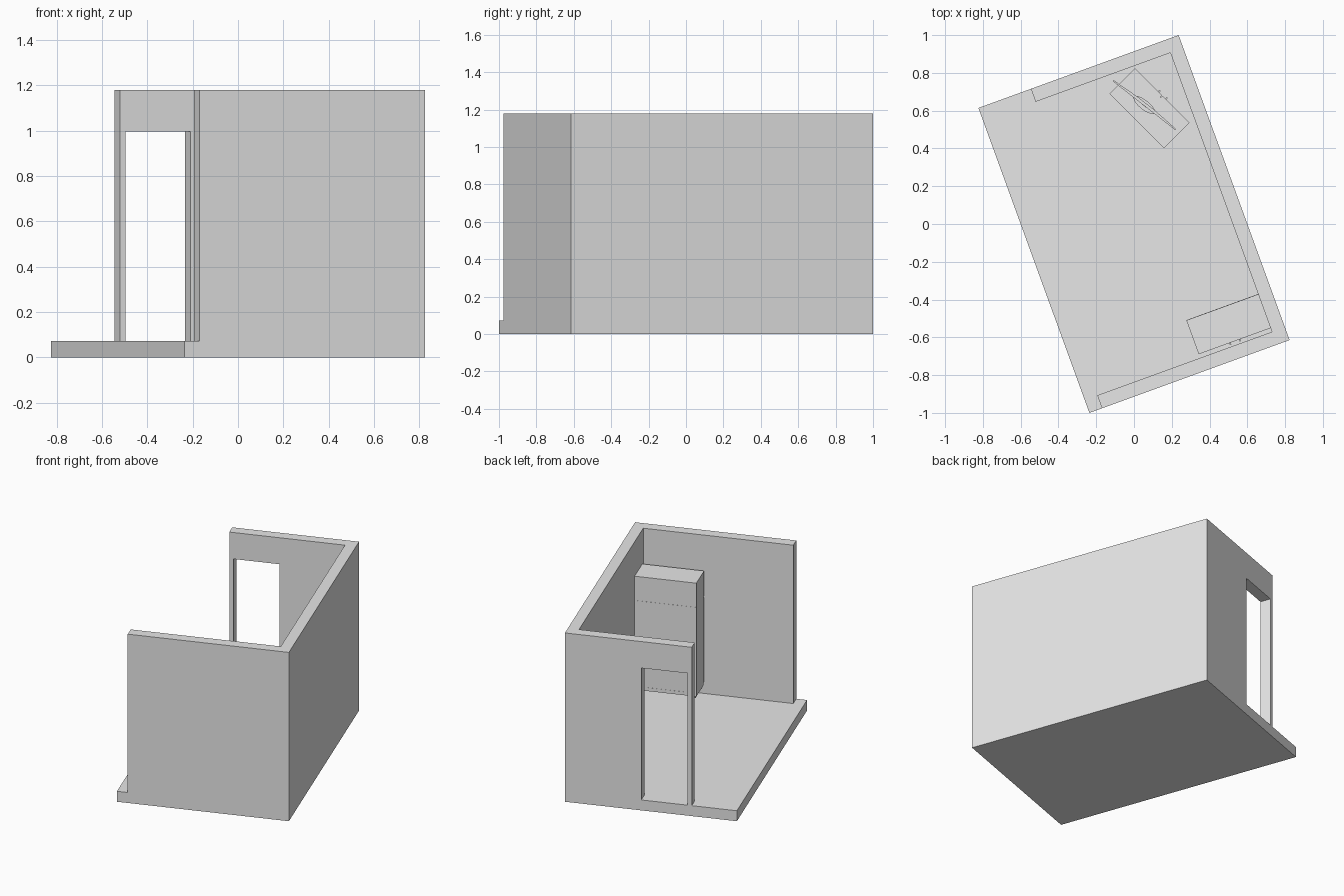
import bpy, bmesh, math
from mathutils import Matrix, Vector

cube = bpy.data.objects.get("Cube")
if cube:
    bpy.data.objects.remove(cube, do_unlink=True)

grey = bpy.data.materials.new("light_grey")
grey.use_nodes = True
grey.diffuse_color = (0.8, 0.8, 0.8, 1)
grey.node_tree.nodes["Principled BSDF"].inputs["Base Color"].default_value = (0.8, 0.8, 0.8, 1)


def prism(name, pts, z0, z1, frame):
    """Extrude a plan outline from z0 to z1, placed by a (x, y, angle) frame."""
    bm = bmesh.new()
    base = bm.faces.new([bm.verts.new((x, y, z0)) for x, y in pts])
    top = bmesh.ops.extrude_face_region(bm, geom=[base])["geom"]
    bmesh.ops.translate(bm, vec=(0, 0, z1 - z0),
                        verts=[g for g in top if isinstance(g, bmesh.types.BMVert)])
    bmesh.ops.recalc_face_normals(bm, faces=bm.faces)
    mesh = bpy.data.meshes.new(name)
    bm.to_mesh(mesh)
    bm.free()
    mesh.materials.append(grey)
    obj = bpy.data.objects.new(name, mesh)
    obj.location = (frame[0], frame[1], 0)
    obj.rotation_euler.z = frame[2]
    bpy.context.collection.objects.link(obj)
    return obj


def box(name, x0, x1, y0, y1, z0, z1, frame):
    return prism(name, [(x0, y0), (x1, y0), (x1, y1), (x0, y1)], z0, z1, frame)


def oval(name, rx, ry, z0, z1, frame):
    pts = [(rx * math.cos(a * math.tau / 24), ry * math.sin(a * math.tau / 24))
           for a in range(24)]
    return prism(name, pts, z0, z1, frame)


# Room: floor slab and three walls, turned 20 degrees
TURN = math.radians(20)
ROOM = (0, 0, TURN)
U, V, T, TOP = 0.564, 0.859, 0.073, 1.18
box("floor", -U, U, -V, V, 0, T, ROOM)
walls = prism("walls", [(-0.493, -V), (U, -V), (U, V), (-0.268, V),
                        (-0.268, V - T), (U - T, V - T), (U - T, -V + T), (-0.493, -V + T)],
              T, TOP, ROOM)

# Doorway through the back wall
cutter = box("doorway_cutter", -0.241, 0.063, 0.7, 0.95, 0, 0.995, ROOM)
cutter.hide_render = True
mod = walls.modifiers.new("doorway", 'BOOLEAN')
mod.operation = 'DIFFERENCE'
mod.solver = 'EXACT'
mod.object = cutter
bpy.context.view_layer.objects.active = walls
bpy.ops.object.modifier_apply(modifier=mod.name)
bpy.data.objects.remove(cutter, do_unlink=True)


def cabinet(name, frame, foot, z0, z1, split=None):
    """Cabinet on short feet; doors and handles are on its local +y side."""
    w, d, panel, gap = 0.2035, 0.0955, 0.014, 0.007
    box(name + "_body", -w, w, -d, d - panel, z0, z1, frame)
    door_top = split - gap if split else z1
    for side, s in (("left", 1), ("right", -1)):
        x0, x1 = sorted((s * 0.002, s * w))
        box(f"{name}_{side}_door", x0, x1, d - panel, d, z0 + 0.02, door_top, frame)
        mid = (z0 + door_top) / 2
        reach = (door_top - z0) * 0.12
        box(f"{name}_{side}_handle", s * 0.027 - 0.004, s * 0.027 + 0.004,
            d, d + 0.011, mid - reach, mid + reach, frame)
        for end, e in (("front", 1), ("back", -1)):
            x, y = s * (w - 0.02), e * (d - 0.025)
            box(f"{name}_{end}_{side}_foot", x - 0.012, x + 0.012,
                y - 0.012, y + 0.012, foot, z0, frame)
    if split:
        box(name + "_top_drawer", -w, w, d - panel, d, split + gap, z1, frame)
        # Fine seams across the plain side
        for label, z in (("upper", 0.77), ("lower", 0.17)):
            box(f"{name}_{label}_seam", -w, w, -d - 0.001, -d, z - 0.001, z + 0.001, frame)


# Tall cabinet against the front wall
spot = Matrix.Rotation(TURN, 3, 'Z') @ Vector((0.2895, -0.6695, 0))
cabinet("tall_cabinet", (spot.x, spot.y, TURN + math.pi), 0.13, 0.147, 0.94, 0.76)

# Low cabinet set diagonally in the back corner
cabinet("low_cabinet", (0.082, 0.613, math.radians(-45)), T, 0.09, 0.32)

# Flat screen on the low cabinet
SCREEN = (0.055, 0.63, math.radians(-38))
oval("screen_foot", 0.07, 0.025, 0.32, 0.328, SCREEN)
box("screen_neck", -0.02, 0.02, -0.005, 0.005, 0.328, 0.36, SCREEN)
prism("screen_panel", [(-0.21, -0.004), (0.21, -0.004), (0.21, 0.003),
                       (0.06, 0.012), (-0.06, 0.012), (-0.21, 0.003)], 0.345, 0.555, SCREEN)
